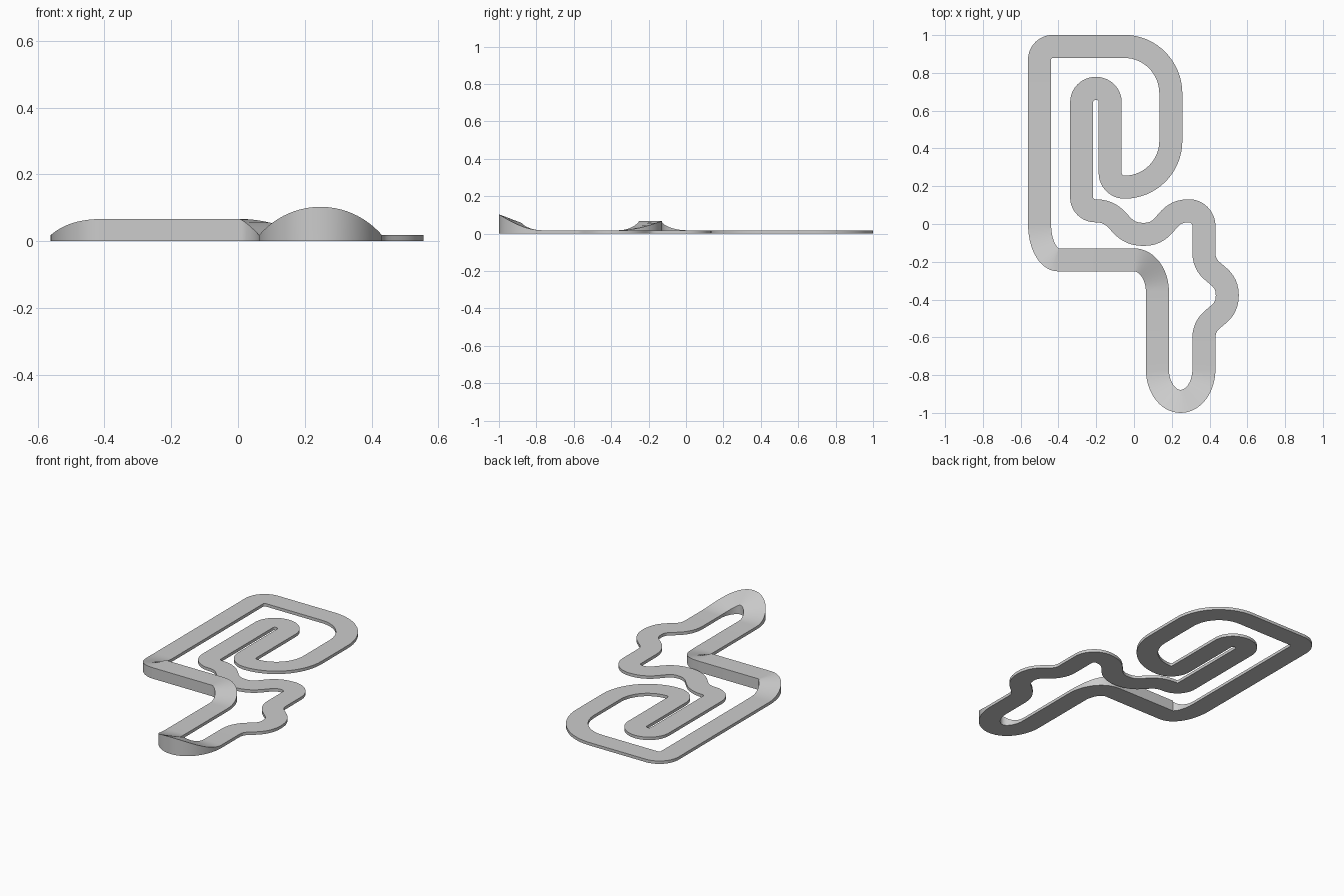
import bpy
import bmesh
from math import radians
from mathutils import Vector
from mathutils.geometry import interpolate_bezier

if "Cube" in bpy.data.objects:
    bpy.data.objects.remove(bpy.data.objects["Cube"])

HALF = 0.061      # half the road width
BASE = 0.018      # height of the flat road
HILL = 0.067      # height of the raised straight
ROUND = 0.5523    # handle ratio that makes a quarter ellipse
STEPS = 16

N, S, E, W = Vector((0, 1, 0)), Vector((0, -1, 0)), Vector((1, 0, 0)), Vector((-1, 0, 0))

# Centre line knots: x, y, heading, then left and right edge height where raised
KNOTS = [
    (-0.50, 0.0, N), (-0.50, 0.87, N),
    (-0.43, 0.94, E), (-0.05, 0.94, E),
    (0.195, 0.69, S), (0.195, 0.44, S),
    (-0.05, 0.195, W), (-0.126, 0.27, N),
    (-0.126, 0.645, N), (-0.202, 0.718, W), (-0.277, 0.645, S),
    (-0.277, 0.14, S), (-0.205, 0.07, E),
    (0.05, -0.055, E), (0.29, 0.07, E),
    (0.37, -0.01, S), (0.37, -0.15, S),
    (0.494, -0.378, S), (0.37, -0.605, S),
    (0.37, -0.77, S), (0.247, -0.939, W, 0.103, 0.057), (0.124, -0.77, N),
    (0.124, -0.36, N), (0.0, -0.19, W, HILL, HILL),
    (-0.40, -0.19, W, HILL, HILL),
]


def edge_heights(knot):
    return knot[3:] or (BASE, BASE)


def ease(a, b, t):
    return a + (b - a) * t * t * (3 - 2 * t)


def road_sections():
    """Left and right top-edge points all the way round the loop."""
    sections = []
    for a, b in zip(KNOTS, KNOTS[1:] + KNOTS[:1]):
        p, q = Vector((a[0], a[1], 0)), Vector((b[0], b[1], 0))
        chord = q - p
        h1 = p + a[2] * abs(chord.dot(a[2])) * ROUND
        h2 = q - b[2] * abs(chord.dot(b[2])) * ROUND
        straight = a[2] == b[2] and chord.normalized().dot(a[2]) > 0.999
        steps = 1 if straight else STEPS
        pts = interpolate_bezier(p, h1, h2, q, steps + 1)
        for i in range(steps):
            if i == 0:
                heading = a[2]
            else:
                heading = (pts[i + 1] - pts[i - 1]).normalized()
            side = Vector((-heading.y, heading.x, 0)) * HALF
            zl, zr = (ease(u, v, i / steps) for u, v in zip(edge_heights(a), edge_heights(b)))
            sections.append((pts[i] + side + Vector((0, 0, zl)),
                             pts[i] - side + Vector((0, 0, zr))))
    return sections


# Road: a closed loop of box sections standing on the ground
bm = bmesh.new()
rings = []
for left, right in road_sections():
    corners = (left, right, Vector((right.x, right.y, 0)), Vector((left.x, left.y, 0)))
    rings.append([bm.verts.new(c) for c in corners])
for r, s in zip(rings, rings[1:] + rings[:1]):
    for i in range(4):
        j = (i + 1) % 4
        bm.faces.new((r[i], r[j], s[j], s[i]))
bmesh.ops.recalc_face_normals(bm, faces=bm.faces)

mesh = bpy.data.meshes.new("race_track")
bm.to_mesh(mesh)
bm.free()
track = bpy.data.objects.new("race_track", mesh)
bpy.context.collection.objects.link(track)

# Plain grey surface
grey = bpy.data.materials.new("light_grey")
grey.use_nodes = True
colour = (0.6, 0.6, 0.6, 1)
grey.diffuse_color = colour
grey.node_tree.nodes["Principled BSDF"].inputs["Base Color"].default_value = colour
mesh.materials.append(grey)

bpy.ops.object.select_all(action="DESELECT")
track.select_set(True)
bpy.context.view_layer.objects.active = track
bpy.ops.object.shade_smooth_by_angle(angle=radians(35))
